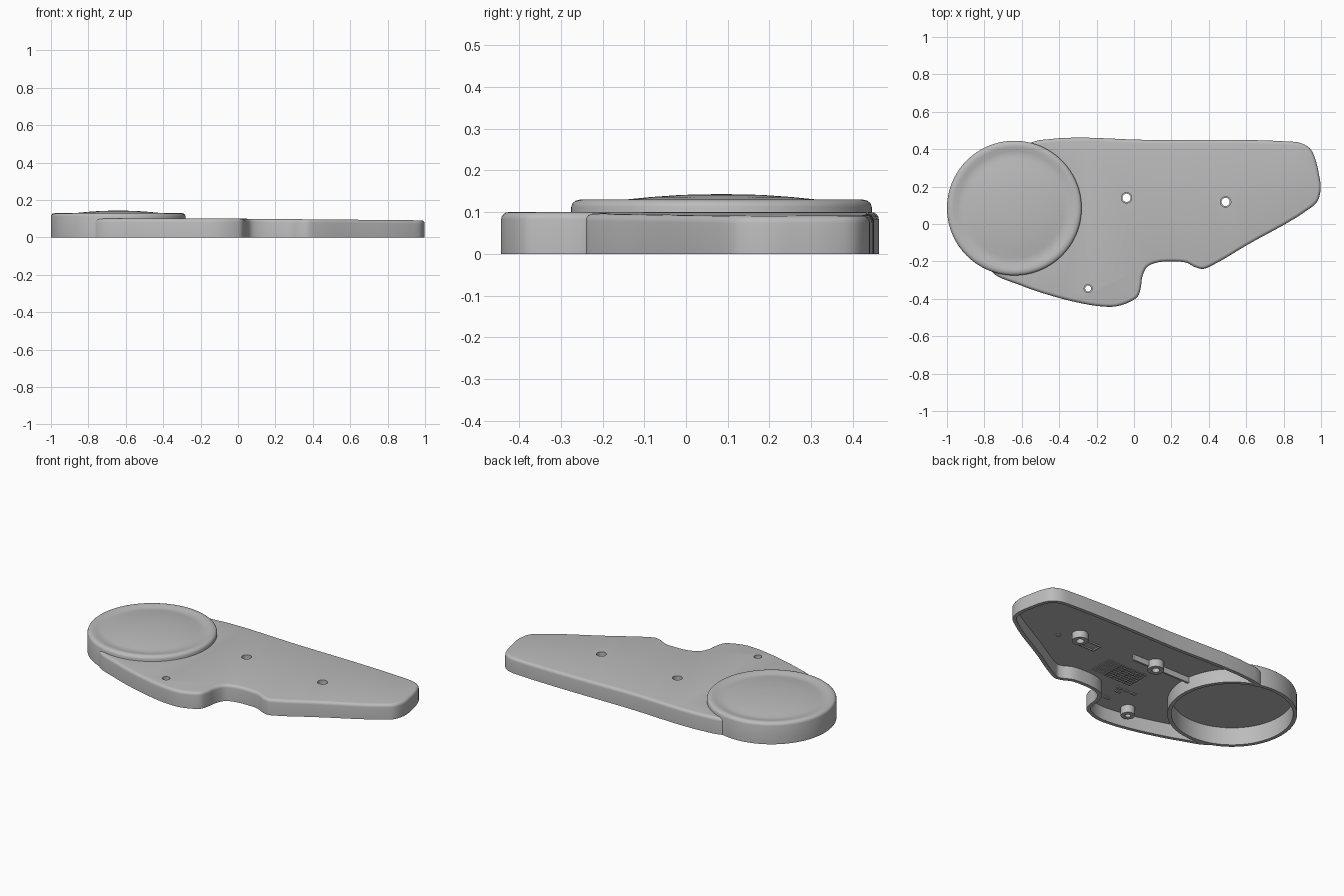
import bpy, bmesh, math
from mathutils import Vector

if "Cube" in bpy.data.objects:
    bpy.data.objects.remove(bpy.data.objects["Cube"])

grey = bpy.data.materials.new("plain grey")
grey.use_nodes = True
COLOUR = (0.5, 0.5, 0.5, 1)
grey.diffuse_color = COLOUR
grey.node_tree.nodes["Principled BSDF"].inputs["Base Color"].default_value = COLOUR

DISC = (-0.64, 0.085)
CEILING = 0.083
# Screw holes: x, y, radius
HOLES = [(-0.04, 0.14, 0.028), (0.49, 0.118, 0.028), (-0.245, -0.345, 0.022)]


def finish(name, bm):
    bmesh.ops.recalc_face_normals(bm, faces=bm.faces)
    mesh = bpy.data.meshes.new(name)
    bm.to_mesh(mesh)
    bm.free()
    obj = bpy.data.objects.new(name, mesh)
    bpy.context.collection.objects.link(obj)
    mesh.materials.append(grey)
    return obj


def activate(obj):
    bpy.ops.object.select_all(action='DESELECT')
    obj.select_set(True)
    bpy.context.view_layer.objects.active = obj


def smooth(obj):
    activate(obj)
    bpy.ops.object.shade_smooth_by_angle(angle=math.radians(35))


def skin(bm, rings, closed=False):
    """Bridge rings of equal length with quads, wrapping around if closed."""
    pairs = list(zip(rings, rings[1:])) + ([(rings[-1], rings[0])] if closed else [])
    for a, b in pairs:
        for i in range(len(a)):
            j = (i + 1) % len(a)
            bm.faces.new((a[i], a[j], b[j], b[i]))


def lathe(name, profile, centre, steps=96, closed=False):
    """Turn (radius, z) points about a vertical axis; open ends are capped."""
    bm = bmesh.new()
    angles = [2 * math.pi * i / steps for i in range(steps)]
    rings = [[bm.verts.new((centre[0] + r * math.cos(a), centre[1] + r * math.sin(a), z))
              for a in angles] for r, z in profile]
    skin(bm, rings, closed)
    if not closed:
        bm.faces.new(rings[0])
        bm.faces.new(rings[-1])
    return finish(name, bm)


def box(bm, x, y, z, sx, sy, sz):
    made = bmesh.ops.create_cube(bm, size=1)["verts"]
    bmesh.ops.scale(bm, vec=(sx, sy, sz), verts=made)
    bmesh.ops.translate(bm, vec=(x, y, z), verts=made)


def curve_points(points, steps=5):
    """Smooth closed path through the points, with tangents limited by the shorter side."""
    pts = [Vector(p) for p in points]
    n = len(pts)
    tangents = []
    for i in range(n):
        a, b = pts[i] - pts[i - 1], pts[(i + 1) % n] - pts[i]
        tangents.append((a.normalized() + b.normalized()) / 2)
    out = []
    for i in range(n):
        p, q = pts[i], pts[(i + 1) % n]
        d = (q - p).length
        m0, m1 = tangents[i] * d, tangents[(i + 1) % n] * d
        for k in range(steps):
            t = k / steps
            out.append(p * (2 * t**3 - 3 * t**2 + 1) + m0 * (t**3 - 2 * t**2 + t)
                       + q * (3 * t**2 - 2 * t**3) + m1 * (t**3 - t**2))
    return out


def inset(points, amount):
    n = len(points)
    out = []
    for i, p in enumerate(points):
        d = (points[(i + 1) % n] - points[i - 1]).normalized()
        out.append(p + Vector((-d.y, d.x)) * amount)
    return out


# Arm shell: outline lofted from the ceiling, down the wall and up to a rounded top
outline = curve_points([
    (-0.77, -0.245), (-0.6, -0.33), (-0.45, -0.381), (-0.3, -0.42), (-0.18, -0.44),
    (-0.1, -0.441), (-0.03, -0.42), (0.02, -0.388), (0.036, -0.34), (0.045, -0.28),
    (0.07, -0.23), (0.12, -0.207), (0.2, -0.2), (0.28, -0.207), (0.33, -0.232),
    (0.37, -0.24), (0.42, -0.22), (0.6, -0.115), (0.94, 0.083), (0.98, 0.12),
    (0.998, 0.19), (0.988, 0.27), (0.965, 0.36), (0.94, 0.405), (0.89, 0.433),
    (0.8, 0.442), (0.6, 0.449), (0.1, 0.449), (-0.5, 0.449), (-0.56, 0.43),
    (-0.66, 0.35), (-0.78, 0.1)])
profile = [(0.022, CEILING), (0.022, 0), (0, 0), (0, 0.082)]
for k in range(1, 5):
    a = k * math.pi / 8
    profile.append((0.018 * (1 - math.cos(a)), 0.082 + 0.018 * math.sin(a)))
bm = bmesh.new()
rings = []
for amount, z in profile:
    # The top falls slightly towards the far tip
    rings.append([bm.verts.new((p.x, p.y, z - (0.009 * max(0, p.x) if z > 0.05 else 0)))
                  for p in inset(outline, amount)])
skin(bm, rings)
for ring in (rings[0], rings[-1]):
    edges = [bm.edges.get((ring[i - 1], ring[i])) for i in range(len(ring))]
    bmesh.ops.triangle_fill(bm, edges=edges, use_beauty=True)
arm = finish("arm_shell", bm)

# Cut the screw holes and the round opening under the disc
cutters = [lathe("hole_cutter", [(r, -0.1), (r, 0.3)], (x, y), 32) for x, y, r in HOLES]
cutters.append(lathe("disc_cutter", [(0.345, -0.1), (0.345, 0.3)], DISC))
for cutter in cutters:
    cutter.hide_render = True
    mod = arm.modifiers.new("cut", 'BOOLEAN')
    mod.operation, mod.solver, mod.object = 'DIFFERENCE', 'EXACT', cutter
    activate(arm)
    bpy.ops.object.modifier_apply(modifier=mod.name)
    bpy.data.objects.remove(cutter)
smooth(arm)

# Round cover: hollow cup with rolled rim, shallow groove and domed centre
smooth(lathe("round_cover", [
    (0.001, 0.108), (0.338, 0.108), (0.338, 0), (0.36, 0), (0.36, 0.112), (0.357, 0.121),
    (0.35, 0.127), (0.338, 0.13), (0.325, 0.129), (0.305, 0.124), (0.285, 0.122),
    (0.265, 0.124), (0.23, 0.13), (0.17, 0.136), (0.1, 0.141), (0.05, 0.1425),
    (0.001, 0.143)], DISC))

# Screw bosses under the holes
for i, (x, y, r) in enumerate(HOLES):
    smooth(lathe(f"screw_boss_{i + 1}", [
        (r, 0.09), (r, 0.055), (r - 0.006, 0.055), (r - 0.006, 0.035),
        (r + 0.018, 0.035), (r + 0.018, 0.09)], (x, y), 32, closed=True))

# Stiffening rib, split around its boss
bm = bmesh.new()
box(bm, -0.185, 0.13, 0.068, 0.21, 0.012, 0.04)
box(bm, 0.06, 0.13, 0.068, 0.11, 0.012, 0.04)
finish("stiffening_rib", bm)

# Raised grid on the underside
bm = bmesh.new()
for i in range(8):
    box(bm, 0.05, -0.14 + 0.02 * i, CEILING - 0.002, 0.27, 0.006, 0.006)
for i in range(7):
    box(bm, -0.085 + 0.045 * i, -0.07, CEILING - 0.002, 0.006, 0.146, 0.006)
finish("underside_grid", bm)

# Small raised frame and pads on the underside
bm = bmesh.new()
for s in (-1, 1):
    box(bm, 0.37, 0.06 + 0.03 * s, CEILING - 0.005, 0.1, 0.006, 0.012)
    box(bm, 0.37 + 0.05 * s, 0.06, CEILING - 0.005, 0.006, 0.066, 0.012)
finish("underside_frame", bm)
bm = bmesh.new()
for x, y in ((-0.06, -0.2), (-0.11, -0.2), (-0.16, -0.2), (-0.08, -0.235), (-0.08, -0.33)):
    box(bm, x, y, CEILING - 0.002, 0.035, 0.016, 0.008)
finish("underside_pads", bm)
smooth(lathe("underside_dot", [(0.014, 0.072), (0.014, 0.082)], (0.58, 0.04), 24))
